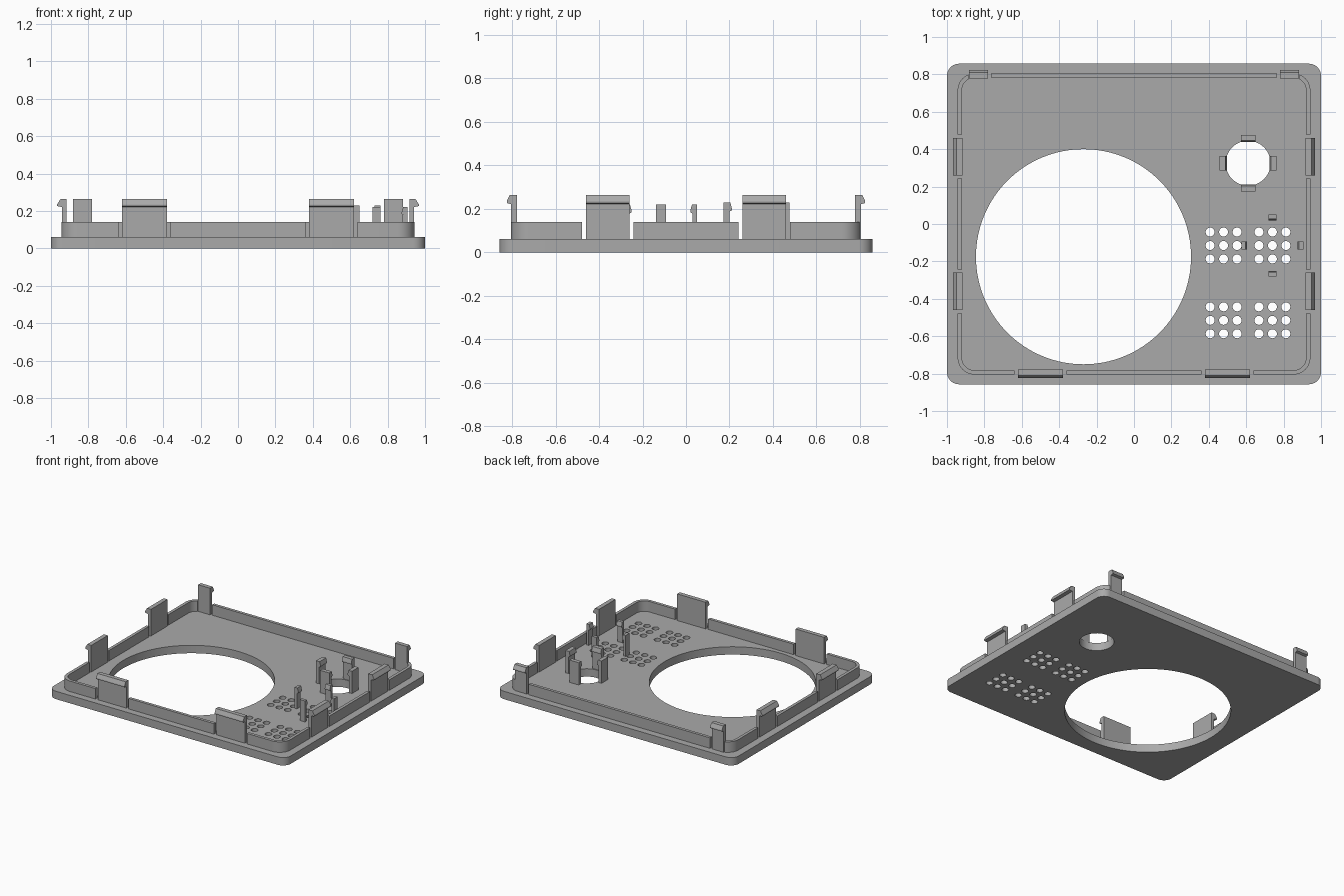
import bpy, bmesh, math
from mathutils import Vector

if "Cube" in bpy.data.objects:
    bpy.data.objects.remove(bpy.data.objects["Cube"])

grey = bpy.data.materials.new("plain grey")
grey.diffuse_color = (0.4, 0.4, 0.4, 1)
grey.use_nodes = True
grey.node_tree.nodes["Principled BSDF"].inputs["Base Color"].default_value = grey.diffuse_color


def circle(cx, cy, r, n):
    return [(cx + r * math.cos(2 * math.pi * i / n),
             cy + r * math.sin(2 * math.pi * i / n)) for i in range(n)]


def rounded_rect(hx, hy, r, n=10):
    pts = []
    for k, (sx, sy) in enumerate([(1, 1), (-1, 1), (-1, -1), (1, -1)]):
        for i in range(n + 1):
            a = math.pi / 2 * (k + i / n)
            pts.append((sx * (hx - r) + r * math.cos(a), sy * (hy - r) + r * math.sin(a)))
    return pts


def finish(ob):
    """Weld, fix normals, shade and colour a mesh object."""
    bm = bmesh.new()
    bm.from_mesh(ob.data)
    bmesh.ops.remove_doubles(bm, verts=bm.verts, dist=1e-5)
    bmesh.ops.recalc_face_normals(bm, faces=bm.faces)
    bm.to_mesh(ob.data)
    bm.free()
    ob.data.materials.clear()
    ob.data.materials.append(grey)


def select(ob):
    bpy.ops.object.select_all(action='DESELECT')
    ob.select_set(True)
    bpy.context.view_layer.objects.active = ob


def slab(name, loops, z0, z1):
    """Extruded flat outline; the inner loops become holes."""
    cu = bpy.data.curves.new(name, 'CURVE')
    cu.dimensions = '2D'
    cu.fill_mode = 'BOTH'
    cu.extrude = (z1 - z0) / 2
    for loop in loops:
        sp = cu.splines.new('POLY')
        sp.points.add(len(loop) - 1)
        for p, (x, y) in zip(sp.points, loop):
            p.co = (x, y, 0, 1)
        sp.use_cyclic_u = True
    ob = bpy.data.objects.new(name, cu)
    bpy.context.collection.objects.link(ob)
    select(ob)
    bpy.ops.object.convert(target='MESH')
    ob = bpy.context.object
    for v in ob.data.vertices:
        v.co.z += (z0 + z1) / 2
    finish(ob)
    return ob


def clip(name, cx, cy, out, width, thick, hook, top):
    """Upright tab with a hook at the top pointing along 'out'."""
    out = Vector((out[0], out[1], 0))
    side = Vector((-out.y, out.x, 0))
    prof = [(-thick, .055), (0, .055), (0, top - .042), (hook, top - .037),
            (hook, top - .028), (hook * .3, top), (-thick, top)]
    bm = bmesh.new()
    ends = [[bm.verts.new(Vector((cx, cy, z)) + out * d + side * s * width / 2)
             for d, z in prof] for s in (-1, 1)]
    bm.faces.new(ends[0])
    bm.faces.new(ends[1])
    for i in range(len(prof)):
        j = (i + 1) % len(prof)
        bm.faces.new((ends[0][i], ends[0][j], ends[1][j], ends[1][i]))
    me = bpy.data.meshes.new(name)
    bm.to_mesh(me)
    bm.free()
    ob = bpy.data.objects.new(name, me)
    bpy.context.collection.objects.link(ob)
    finish(ob)


# Face plate with speaker opening, button hole and four vent groups
holes = [circle(-0.27, -0.175, 0.575, 128), circle(0.61, 0.325, 0.12, 48)]
for gx in (0.479, 0.74):
    for gy in (-0.115, -0.515):
        for i in (-1, 0, 1):
            for j in (-1, 0, 1):
                holes.append(circle(gx + i * 0.072, gy + j * 0.072, 0.024, 24))
plate = slab("face_plate", [rounded_rect(1, 0.857, 0.065)] + holes, 0, 0.06)

# Raised rim, interrupted where the clips stand
rim = slab("rim", [rounded_rect(0.943, 0.805, 0.09), rounded_rect(0.92, 0.782, 0.067)],
           0.055, 0.14)
gaps = [(s * 0.93, t * 0.36, 0.12, 0.235) for s in (-1, 1) for t in (-1, 1)]
gaps += [(s * 0.5, -0.8, 0.28, 0.12) for s in (-1, 1)]
gaps += [(s * 0.825, 0.8, 0.12, 0.06) for s in (-1, 1)]
bm = bmesh.new()
for x, y, w, d in gaps:
    vs = bmesh.ops.create_cube(bm, size=1)['verts']
    bmesh.ops.scale(bm, vec=(w, d, 1), verts=vs)
    bmesh.ops.translate(bm, vec=(x, y, 0), verts=vs)
me = bpy.data.meshes.new("rim_cutter")
bm.to_mesh(me)
bm.free()
cutter = bpy.data.objects.new("rim_cutter", me)
bpy.context.collection.objects.link(cutter)
mod = rim.modifiers.new("gaps", 'BOOLEAN')
mod.operation = 'DIFFERENCE'
mod.solver = 'EXACT'
mod.object = cutter
select(rim)
bpy.ops.object.modifier_apply(modifier=mod.name)
bpy.data.objects.remove(cutter)

for ob in (plate, rim):
    select(ob)
    bpy.ops.object.shade_smooth_by_angle(angle=math.radians(30))

# Outer snap clips
for s, word in ((-1, "left"), (1, "right")):
    for t, place in ((-1, "front"), (1, "back")):
        clip(f"{word}_{place}_side_clip", s * 0.942, t * 0.36, (s, 0), 0.2, 0.025, 0.025, 0.263)
    clip(f"front_{word}_clip", s * 0.5, -0.804, (0, -1), 0.24, 0.026, 0.02, 0.263)
    clip(f"back_{word}_clip", s * 0.831, 0.804, (0, 1), 0.1, 0.026, 0.02, 0.263)

# Small inward clips around the button hole and the upper vent group
for n, (dx, dy) in enumerate([(1, 0), (0, 1), (-1, 0), (0, -1)]):
    clip(f"button_clip_{n}", 0.61 + dx * 0.125, 0.325 + dy * 0.125, (-dx, -dy),
         0.078, 0.027, 0.011, 0.23)
    clip(f"vent_clip_{n}", 0.74 + dx * 0.146, -0.115 + dy * 0.146, (-dx, -dy),
         0.044, 0.02, 0.011, 0.22)
